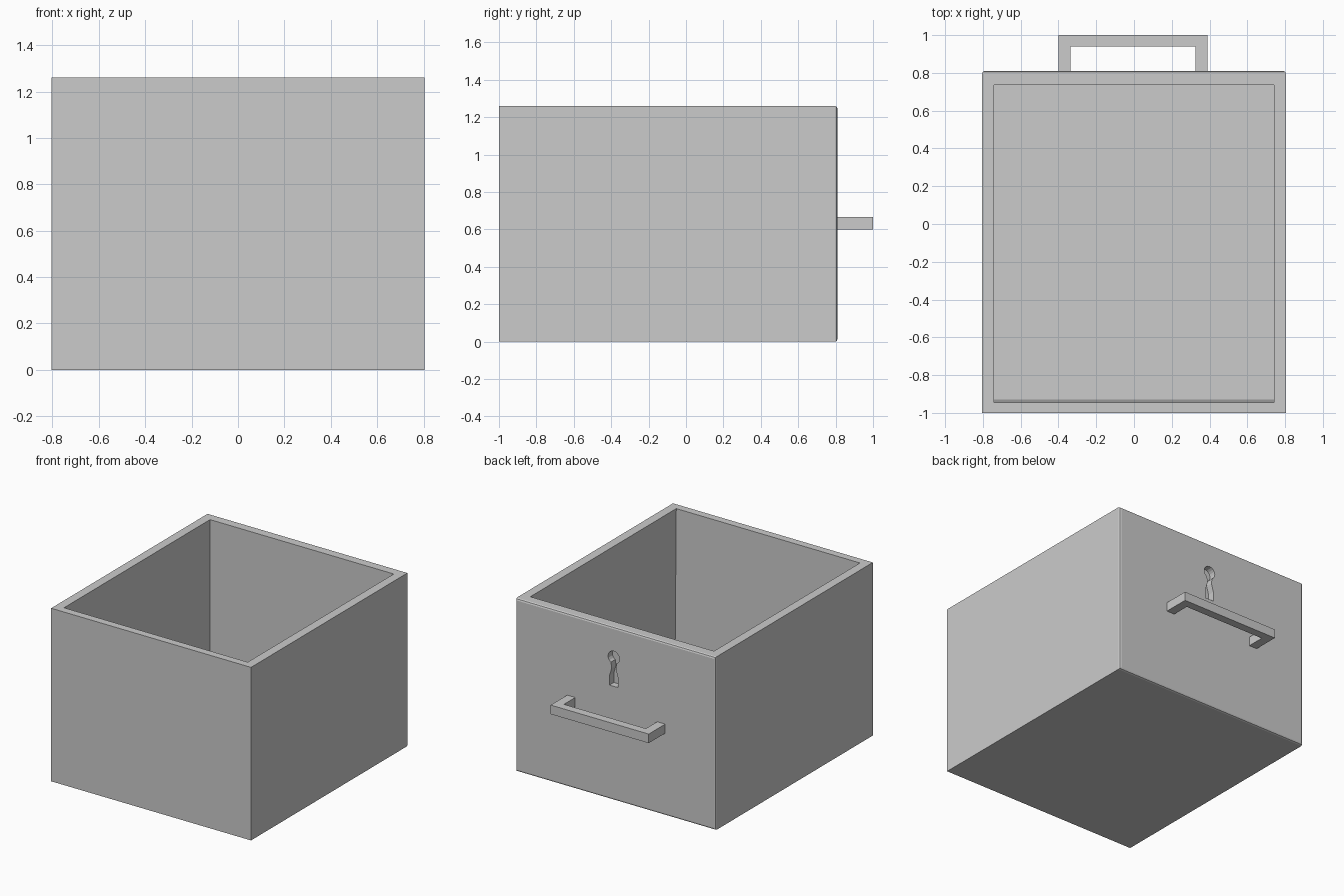
import bpy, bmesh, math

if "Cube" in bpy.data.objects:
    bpy.data.objects.remove(bpy.data.objects["Cube"])


def make(name, bm):
    bmesh.ops.recalc_face_normals(bm, faces=bm.faces[:])
    me = bpy.data.meshes.new(name)
    bm.to_mesh(me)
    bm.free()
    ob = bpy.data.objects.new(name, me)
    bpy.context.collection.objects.link(ob)
    return ob


def box(bm, x, y, z):
    verts = bmesh.ops.create_cube(bm, size=1)["verts"]
    for v in verts:
        for i, (lo, hi) in enumerate((x, y, z)):
            v.co[i] = hi if v.co[i] > 0 else lo
    return verts


def prism(name, points, vector):
    bm = bmesh.new()
    face = bm.faces.new([bm.verts.new(p) for p in points])
    ext = bmesh.ops.extrude_face_region(bm, geom=[face])["geom"]
    bmesh.ops.translate(bm, vec=vector,
                        verts=[v for v in ext if isinstance(v, bmesh.types.BMVert)])
    return make(name, bm)


def cut(target, cutter):
    mod = target.modifiers.new("cut_" + cutter.name, "BOOLEAN")
    mod.operation = "DIFFERENCE"
    mod.solver = "EXACT"
    mod.object = cutter
    cutter.hide_render = True
    cutter.hide_set(True)


# drawer body with softened edges round the face panel
bm = bmesh.new()
box(bm, (-0.805, 0.805), (-1, 0.81), (0, 1.26))
edges = [e for e in bm.edges if all(v.co.y > 0.8 for v in e.verts)]
bmesh.ops.bevel(bm, geom=edges, offset=0.014, segments=2, profile=0.5, affect="EDGES")
body = make("drawer_body", bm)

# inner cavity, one end wall leaning slightly
bm = bmesh.new()
for v in box(bm, (-0.74, 0.74), (-0.945, 0.735), (0.06, 1.26)):
    if v.co.z < 0.5 and v.co.y < 0:
        v.co.y = -0.93
    if v.co.z > 0.5:
        v.co.z = 1.27
cut(body, make("cavity_cutter", bm))

# keyhole recess: round head, narrow neck, flared foot
kx, kz, r = 0.015, 1.04, 0.046
head = [(kx + r * math.cos(a), kz + r * math.sin(a))
        for a in (math.radians(-60 + 300 * i / 14) for i in range(15))]
foot = [(kx - 0.016, 0.96), (kx - 0.034, 0.90), (kx - 0.034, 0.83),
        (kx + 0.034, 0.83), (kx + 0.034, 0.90), (kx + 0.016, 0.96)]
cut(body, prism("keyhole_cutter", [(x, 0.76, z) for x, z in head + foot], (0, 0.1, 0)))

# pull handle
pull = [(-0.4, 0.80), (-0.4, 1.0), (0.39, 1.0), (0.39, 0.80),
        (0.325, 0.80), (0.325, 0.94), (-0.335, 0.94), (-0.335, 0.80)]
prism("pull_handle", [(x, y, 0.6) for x, y in pull], (0, 0, 0.066))
